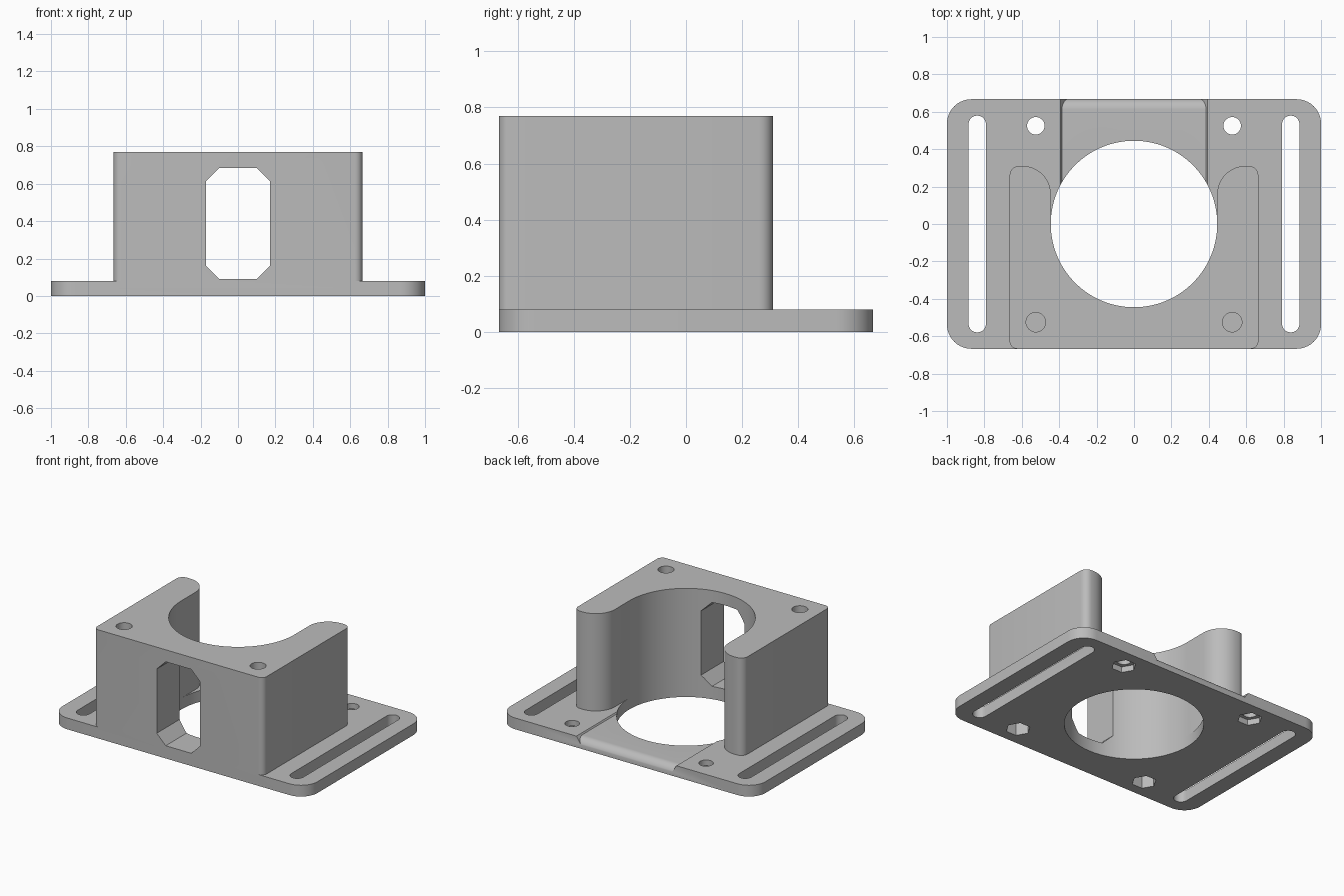
import bpy, bmesh
from math import pi, sin, cos

cube = bpy.data.objects.get("Cube")
if cube:
    bpy.data.objects.remove(cube, do_unlink=True)

grey = bpy.data.materials.new("plain grey")
grey.use_nodes = True
colour = (0.5, 0.5, 0.5, 1)
grey.diffuse_color = colour
grey.node_tree.nodes["Principled BSDF"].inputs["Base Color"].default_value = colour


def arc(cx, cy, r, a0, a1, n=10):
    """Points on an arc, angles in degrees."""
    steps = [(a0 + (a1 - a0) * i / n) * pi / 180 for i in range(n + 1)]
    return [(cx + r * cos(a), cy + r * sin(a)) for a in steps]


def circle(cx, cy, r, n=32):
    return arc(cx, cy, r, 0, 360, n)[:-1]


def prism(name, outline, low, high, place=lambda u, v, w: (u, v, w)):
    """Extrude a 2D outline from low to high; place maps it into space."""
    bm = bmesh.new()
    a = [bm.verts.new(place(u, v, low)) for u, v in outline]
    b = [bm.verts.new(place(u, v, high)) for u, v in outline]
    bm.faces.new(a)
    bm.faces.new(b[::-1])
    for i in range(len(a)):
        j = (i + 1) % len(a)
        bm.faces.new((a[i], b[i], b[j], a[j]))
    bmesh.ops.recalc_face_normals(bm, faces=bm.faces)
    mesh = bpy.data.meshes.new(name)
    bm.to_mesh(mesh)
    bm.free()
    mesh.materials.append(grey)
    obj = bpy.data.objects.new(name, mesh)
    bpy.context.collection.objects.link(obj)
    return obj


def combine(body, tool, operation):
    """Apply a boolean and discard the tool."""
    mod = body.modifiers.new(operation.lower(), "BOOLEAN")
    mod.operation, mod.object, mod.solver = operation, tool, "EXACT"
    bpy.context.view_layer.objects.active = body
    bpy.ops.object.modifier_apply(modifier=mod.name)
    bpy.data.objects.remove(tool, do_unlink=True)


W, D, THICK, TOP = 1.0, 0.667, 0.08, 0.77
BORE, SIDE, BACK = 0.445, 0.665, 0.31

# Base plate with rounded corners
r = 0.13
plate = []
for sx, sy, a in ((1, 1, 0), (-1, 1, 90), (-1, -1, 180), (1, -1, 270)):
    plate += arc(sx * (W - r), sy * (D - r), r, a, a + 90)
bracket = prism("mounting_bracket", plate, 0, THICK)

# U-shaped housing: right half outline, then mirrored
half = arc(SIDE - 0.04, -D + 0.04, 0.04, -90, 0, 6)
half += arc(SIDE - 0.05, BACK - 0.05, 0.05, 0, 90, 6)
half += arc(BORE + 0.15, BACK - 0.15, 0.15, 90, 180, 12)
half += arc(0, 0, BORE, 0, -90, 32)
outline = half + [(-x, y) for x, y in half[-2::-1]]
combine(bracket, prism("housing", outline, THICK / 2, TOP), "UNION")

# Bore through the plate
combine(bracket, prism("bore", circle(0, 0, BORE, 128), -0.1, THICK + 0.02), "DIFFERENCE")

# Chamfered window in the front wall
c, wx, z0, z1 = 0.07, 0.17, 0.09, 0.685
window = [(-wx + c, z0), (wx - c, z0), (wx, z0 + c), (wx, z1 - c),
          (wx - c, z1), (-wx + c, z1), (-wx, z1 - c), (-wx, z0 + c)]
combine(bracket, prism("window", window, -0.8, -0.2, lambda u, v, w: (u, w, v)), "DIFFERENCE")

# Shallow rear cable channel, rounded over at the back edge
channel = [(0.2, 0.1), (0.2, 0.07)] + arc(0.61, 0.01, 0.06, 90, 15, 8) + [(0.7, 0.02), (0.7, 0.1)]
combine(bracket, prism("channel", channel, -1, 1,
                       lambda u, v, w: (w * (0.34 + 0.65 * v), u, v)), "DIFFERENCE")

for s in (-1, 1):
    # Long adjustment slots
    slot = arc(s * 0.838, 0.533, 0.047, 0, 180) + arc(s * 0.838, -0.533, 0.047, 180, 360)
    combine(bracket, prism("slot", slot, -0.1, 0.2), "DIFFERENCE")
    # Screw holes and hexagonal nut pockets
    x, y = s * 0.525, 0.525
    combine(bracket, prism("rear_hole", circle(x, y, 0.047), -0.1, 0.2), "DIFFERENCE")
    combine(bracket, prism("rear_nut", circle(x, y, 0.08, 6), -0.1, 0.04), "DIFFERENCE")
    combine(bracket, prism("front_hole", circle(x, -y, 0.052), 0.4, 0.9), "DIFFERENCE")
    combine(bracket, prism("front_nut", circle(x, -y, 0.08, 6), -0.1, 0.12), "DIFFERENCE")

# Smooth curved walls, crisp edges
bpy.ops.object.select_all(action="DESELECT")
bracket.select_set(True)
bpy.context.view_layer.objects.active = bracket
bpy.ops.object.shade_smooth_by_angle(angle=pi / 6)
